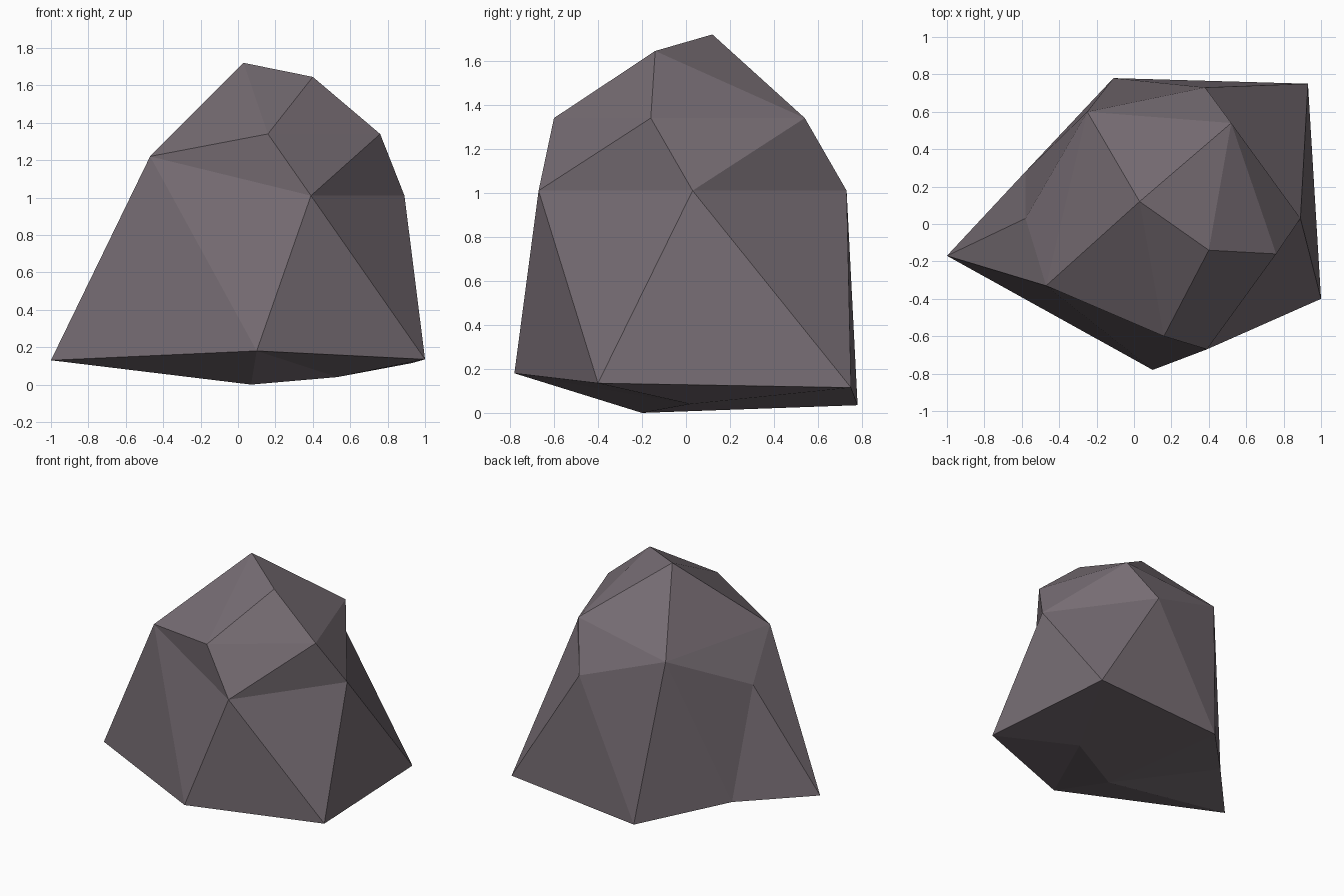
import bpy
import bmesh

cube = bpy.data.objects.get("Cube")
if cube:
    bpy.data.objects.remove(cube, do_unlink=True)

# Stone colour
stone = bpy.data.materials.new("mauve_grey_stone")
stone.use_nodes = True
colour = (0.18, 0.15, 0.17, 1)
stone.diffuse_color = colour
shader = next(n for n in stone.node_tree.nodes if n.type == "BSDF_PRINCIPLED")
shader.inputs["Base Color"].default_value = colour
shader.inputs["Roughness"].default_value = 0.9

# Corners of the rock, from the peak down to the underside
corners = dict(
    peak=(.03, .12, 1.72), crest=(.4, -.14, 1.645),
    brow_left=(.76, -.16, 1.34), brow_front=(.16, -.6, 1.34), brow_back=(.52, .54, 1.34),
    shoulder_right=(-.47, -.33, 1.22), shoulder_back=(-.25, .6, 1.23),
    waist_front=(.39, -.67, 1.01), waist_left=(.89, .03, 1.01), waist_back=(.38, .73, 1.01),
    waist_right=(-.58, .03, .93),
    foot_front=(.1, -.78, .18), foot_left=(1, -.4, .135), foot_back_left=(.93, .75, .115),
    foot_back=(-.11, .78, .035), foot_back_right=(-.58, .28, .14), foot_right=(-1, -.17, .13),
    base=(.07, -.2, 0), base_left=(.53, .02, .04),
)

# Facets, as fans of triangles: a hub followed by the corners around it
fans = (
    "peak crest brow_back shoulder_back shoulder_right brow_front crest",
    "crest brow_front brow_left brow_back",
    "brow_left brow_front waist_front waist_left brow_back",
    "waist_front brow_front shoulder_right foot_front foot_left waist_left",
    "waist_left foot_left foot_back_left waist_back brow_back",
    "waist_back foot_back_left foot_back shoulder_back brow_back",
    "shoulder_back foot_back foot_back_right waist_right shoulder_right",
    "foot_right foot_front shoulder_right waist_right foot_back_right",
    "base base_left foot_back foot_back_right foot_right foot_front base_left",
    "base_left foot_front foot_left foot_back_left foot_back",
)

bm = bmesh.new()
verts = {name: bm.verts.new(co) for name, co in corners.items()}
for fan in fans:
    hub, *rim = (verts[name] for name in fan.split())
    for start, end in zip(rim, rim[1:]):
        bm.faces.new((hub, start, end))
bmesh.ops.recalc_face_normals(bm, faces=bm.faces)

# Flat-shaded rock
mesh = bpy.data.meshes.new("rock")
bm.to_mesh(mesh)
bm.free()
mesh.materials.append(stone)
rock = bpy.data.objects.new("rock", mesh)
bpy.context.collection.objects.link(rock)
